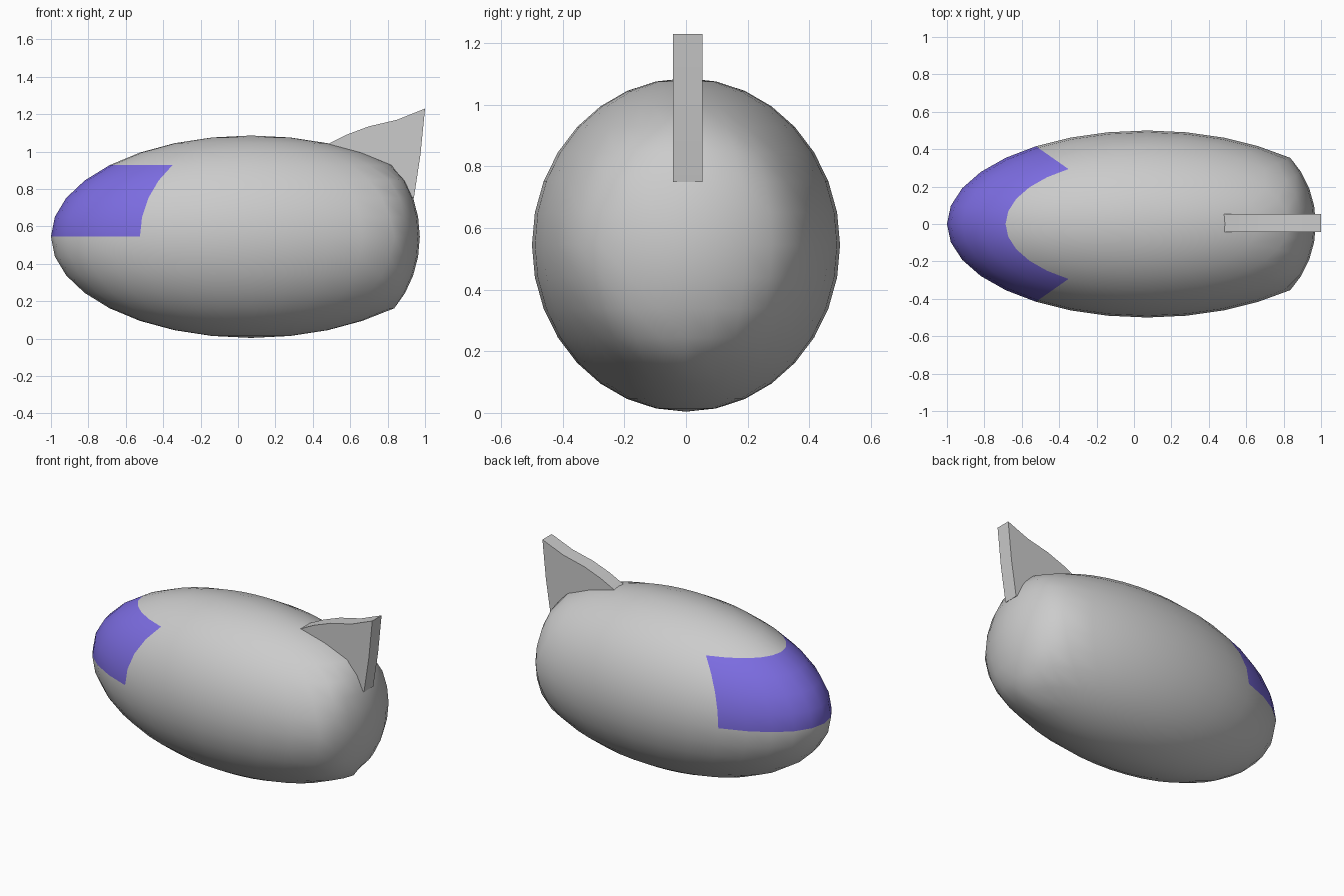
import bpy, bmesh, math

if "Cube" in bpy.data.objects:
    bpy.data.objects.remove(bpy.data.objects["Cube"])


def make_object(name, bm):
    bmesh.ops.recalc_face_normals(bm, faces=bm.faces)
    mesh = bpy.data.meshes.new(name)
    bm.to_mesh(mesh)
    bm.free()
    obj = bpy.data.objects.new(name, mesh)
    bpy.context.collection.objects.link(obj)
    return obj


# Body: stretched sphere, with the tail end squashed flatter
bm = bmesh.new()
bmesh.ops.create_uvsphere(bm, u_segments=32, v_segments=16, radius=1)
# Windscreen: patch around the nose, from the equator to 45 degrees up
for f in bm.faces:
    f.smooth = True
    c = f.calc_center_median()
    if 0 < c.z < math.sin(math.pi / 4) and abs(math.atan2(c.y, -c.x)) < math.radians(56.25):
        f.material_index = 1
TAIL = 0.825
for v in bm.verts:
    x = 0.07 + 1.07 * v.co.x
    if x > TAIL:
        x = TAIL + 0.01 + (x - TAIL) * 0.435
    v.co = (x, 0.5 * v.co.y, 0.545 + 0.541 * v.co.z)
body = make_object("body", bm)
glass = bpy.data.materials.new("windscreen_violet")
glass.diffuse_color = (0.2, 0.15, 0.75, 1)
glass.use_nodes = True
glass.node_tree.nodes["Principled BSDF"].inputs["Base Color"].default_value = glass.diffuse_color
body.data.materials.append(None)
body.data.materials.append(glass)

# Tail fin: side profile extruded across y
profile = [(0.48, 1.04), (0.58, 1.09), (0.70, 1.135), (0.85, 1.17),
           (1.0, 1.23), (0.975, 0.98), (0.94, 0.75)]
bm = bmesh.new()
face = bm.faces.new([bm.verts.new((x, -0.043, z)) for x, z in profile])
ext = bmesh.ops.extrude_face_region(bm, geom=[face], use_keep_orig=True)
for e in ext["geom"]:
    if isinstance(e, bmesh.types.BMVert):
        e.co.y = 0.053
fin = make_object("tail_fin", bm)
bpy.context.view_layer.objects.active = fin
fin.select_set(True)
bpy.ops.object.shade_smooth_by_angle(angle=math.radians(30))
